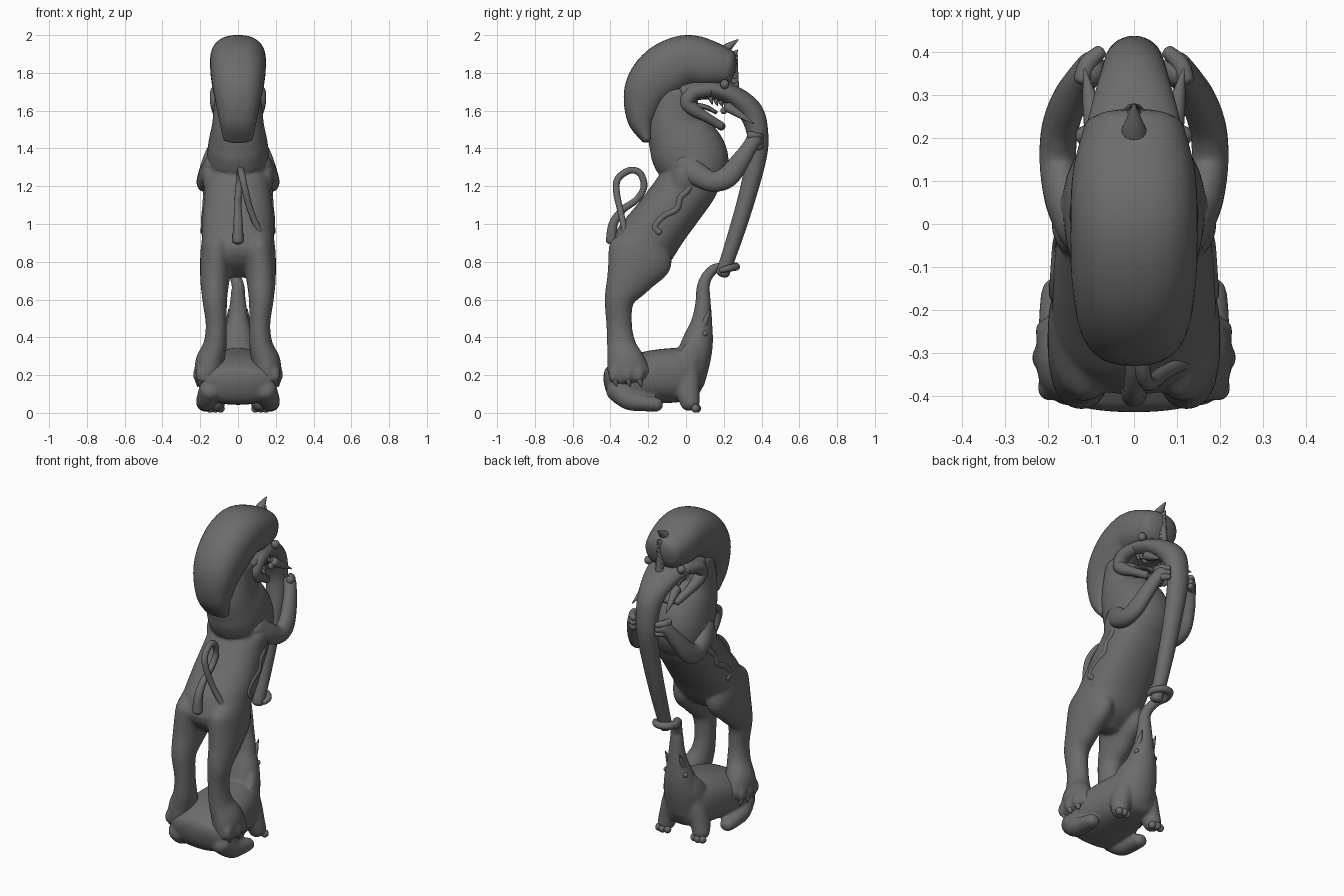
import bpy, bmesh, math
from mathutils import Vector

stone = bpy.data.materials.new("dark_stone")
stone.diffuse_color = (0.15, 0.15, 0.15, 1)


def spline(pts, n):
    """Catmull-Rom interpolation of (x, y, z, half width, half depth) stations."""
    out = []
    for i in range(len(pts) - 1):
        a, b = pts[max(i - 1, 0)], pts[i]
        c, d = pts[i + 1], pts[min(i + 2, len(pts) - 1)]
        for k in range(n):
            t = k / n
            out.append([0.5 * (2 * q + (r - p) * t + (2 * p - 5 * q + 4 * r - s) * t * t
                               + (3 * q - p - 3 * r + s) * t ** 3) for p, q, r, s in zip(a, b, c, d)])
    return out + [list(pts[-1])]


def loft(name, pts, side=1, cap=(0.6, 0.6), power=2.0, seg=24, n=6):
    """Rounded elliptical tube; cap = bulge of start and end relative to depth."""
    st = spline([p if len(p) == 5 else (*p, p[3]) for p in pts], n)
    pos = [Vector(s[:3]) for s in st]
    tan = [(pos[min(i + 1, len(pos) - 1)] - pos[max(i - 1, 0)]).normalized() for i in range(len(pos))]
    rings, u = [], Vector((1, 0, 0))
    caps = [math.radians(a) for a in (82, 65, 45, 22)]
    for i, (c, t, s) in enumerate(zip(pos, tan, st)):
        u = (u - t * t.dot(u)).normalized()
        v = t.cross(u)
        if i == 0:
            rings += [(c - t * s[4] * cap[0] * math.sin(a), u, v, s[3] * math.cos(a), s[4] * math.cos(a)) for a in caps]
        rings.append((c, u, v, s[3], s[4]))
        if i == len(pos) - 1:
            rings += [(c + t * s[4] * cap[1] * math.sin(a), u, v, s[3] * math.cos(a), s[4] * math.cos(a)) for a in caps[::-1]]
    bm = bmesh.new()
    loops = []
    for c, u, v, a, b in rings:
        loop = []
        for k in range(seg):
            ang = 2 * math.pi * k / seg
            cs, sn = math.cos(ang), math.sin(ang)
            q = c + u * a * math.copysign(abs(cs) ** (2 / power), cs) + v * b * math.copysign(abs(sn) ** (2 / power), sn)
            loop.append(bm.verts.new((q.x * side, q.y, q.z)))
        loops.append(loop)
    for p, q in zip(loops, loops[1:]):
        for k in range(seg):
            bm.faces.new((p[k], p[(k + 1) % seg], q[(k + 1) % seg], q[k]))
    bm.faces.new(loops[0])
    bm.faces.new(loops[-1])
    bmesh.ops.recalc_face_normals(bm, faces=bm.faces)
    for f in bm.faces:
        f.smooth = True
    me = bpy.data.meshes.new(name)
    bm.to_mesh(me)
    bm.free()
    me.materials.append(stone)
    ob = bpy.data.objects.new(name, me)
    bpy.context.collection.objects.link(ob)
    return ob


def pair(name, pts, **kw):
    return [loft(f"{label}_{name}", pts, side, **kw) for side, label in ((1, "right"), (-1, "left"))]


def ball(name, c, r):
    """Mirrored pair of round blobs, each a very short loft."""
    x, y, z = c
    pair(name, [(x, y, z - r * 0.05, r), (x, y, z + r * 0.05, r)], cap=(1, 1), seg=14, n=1)


def spike(name, base, tip, r, both=True):
    mid = [(a + b) / 2 for a, b in zip(base, tip)]
    pts = [(*base, r), (*mid, r * 0.65), (*tip, r * 0.08)]
    pair(name, pts, seg=10, n=3) if both else loft(name, pts, seg=12, n=3)


def fuse(name, parts):
    """Join overlapping parts and blend them into one smooth carved skin."""
    bpy.ops.object.select_all(action='DESELECT')
    for ob in parts:
        ob.select_set(True)
    bpy.context.view_layer.objects.active = parts[0]
    bpy.ops.object.join()
    parts[0].name = name
    rm = parts[0].modifiers.new("skin", 'REMESH')
    rm.mode, rm.voxel_size, rm.use_smooth_shade = 'VOXEL', 0.009, True
    sm = parts[0].modifiers.new("blend", 'SMOOTH')
    sm.factor, sm.iterations = 0.5, 8


# torso, neck, shoulders and hind legs
body = [loft("torso", [(0, -.275, .82, .172, .142), (0, -.222, .89, .188, .165), (0, -.14, 1.0, .190, .157),
                       (0, -.05, 1.12, .18, .155), (0, .02, 1.22, .17, .155), (0, .07, 1.30, .15, .14)],
             cap=(.55, .6), power=2.3, seg=40),
        loft("neck", [(0, .0, 1.19, .16, .145), (0, .038, 1.31, .166, .19), (0, -.01, 1.42, .158, .19),
                      (0, -.055, 1.53, .137, .152), (0, -.06, 1.70, .12, .112)], cap=(.3, .3), power=2.2, seg=36)]
body += pair("shoulder_flap", [(.135, -.03, 1.19, .042, .055), (.142, .005, 1.26, .05, .075),
                               (.134, .04, 1.33, .04, .04)], cap=(1, 1), seg=24)
body += pair("hind_leg", [(.105, -.205, .93, .085, .12), (.112, -.243, .83, .088, .175), (.122, -.302, .71, .078, .125),
                          (.123, -.352, .60, .066, .080), (.115, -.354, .47, .056, .068), (.122, -.342, .36, .062, .077),
                          (.148, -.318, .27, .077, .102), (.158, -.30, .20, .071, .114)], cap=(1, .5), seg=28)
for i, (x, y) in enumerate(((.197, -.38), (.21, -.31), (.202, -.25), (.16, -.212), (.115, -.218))):
    body += pair(f"paw_toe_{i}", [(x * .6 + .055, y * .6 - .12, .27, .03), (x - .004, y, .215, .031),
                                  (x, y, .18, .026)], seg=12, n=4)
    spike(f"paw_claw_{i}", (x, y, .185), (x + .004, y + .015, .138), .021)
fuse("body", body)

# arms gripping the trunk
pair("arm", [(.13, -.005, 1.31, .05, .07), (.16, .055, 1.265, .046, .062), (.176, .14, 1.225, .043, .054),
             (.172, .22, 1.25, .042, .058), (.15, .285, 1.33, .04, .05), (.122, .335, 1.405, .036, .04),
             (.10, .36, 1.445, .036, .042)], cap=(1, .8), seg=24)
for i in range(3):
    z = 1.47 - i * .028
    pair(f"finger_{i}", [(.12, .335, z, .020), (.107, .372, z - .004, .021), (.078, .40, z - .006, .016)],
         seg=12, n=3)

# wavy sash edge on the flank
pair("sash_edge", [(.155, .02, 1.23, .016), (.165, .01, 1.18, .018), (.168, -.03, 1.14, .018), (.172, -.05, 1.08, .018),
                   (.177, -.12, 1.04, .018), (.179, -.165, .985, .018), (.18, -.14, .955, .018)], seg=12)

# domed mane sweeping over the head and down the back
loft("mane", [(0, -.207, 1.45, .078, .03), (0, -.235, 1.56, .102, .08), (0, -.205, 1.70, .13, .125),
              (0, -.12, 1.80, .145, .145), (0, 0, 1.86, .148, .14), (0, .12, 1.845, .142, .127),
              (0, .22, 1.825, .118, .098)], cap=(.6, .45), power=2.4, seg=40, n=8)

# upper face running into the long trunk
loft("face_and_trunk", [(0, -.01, 1.70, .13, .06), (0, .12, 1.715, .13, .055), (0, .25, 1.675, .105, .058),
                        (0, .345, 1.59, .078, .065), (0, .380, 1.47, .066, .056), (0, .372, 1.35, .06, .054),
                        (0, .325, 1.15, .052, .047), (0, .262, .94, .045, .042), (0, .195, .74, .036, .036)], seg=32)

# jaws, cheeks, tongue, eyes, tusks
loft("lower_jaw", [(0, -.02, 1.63, .12, .06), (0, .05, 1.585, .105, .03), (0, .12, 1.56, .085, .022),
                   (0, .19, 1.515, .06, .022)], cap=(.6, .8))
pair("cheek_ring", [(.098, .12, 1.71, .034), (.108, .04, 1.695, .04), (.11, .005, 1.645, .038),
                    (.103, .04, 1.605, .036), (.094, .10, 1.57, .026), (.065, .185, 1.52, .022)], seg=16)
loft("tongue", [(0, .02, 1.63, .06, .015), (0, .10, 1.62, .055, .014), (0, .16, 1.59, .04, .01)])
ball("eye", (.112, .205, 1.74), .024)
ball("lip_knob", (.085, .20, 1.60), .018)
spike("tusk", (.088, .22, 1.62), (.115, .36, 1.53), .028)
for i in range(4):
    y = .13 + i * .027
    spike(f"upper_tooth_{i}", (.08, y, 1.665 - i * .01), (.078, y + .01, 1.63 - i * .006), .013)

# horn and crest of spines on the forehead
loft("horn", [(0, .19, 1.90, .04, .038), (0, .225, 1.938, .026, .022), (0, .275, 1.975, .004, .004)], seg=16)
for i in range(7):
    z = 1.90 - i * .025
    spike(f"crest_spine_{i}", (0, .238 + i * .003, z - .02), (0, .274, z + .022), .026, both=False)

# looped tail
loft("tail", [(0, -.395, .91, .03), (0, -.385, 1.0, .025), (0, -.335, 1.075, .02), (0, -.26, 1.13, .018),
              (.005, -.222, 1.20, .018), (.01, -.245, 1.27, .018), (.015, -.30, 1.283, .018),
              (.025, -.36, 1.24, .018), (.04, -.368, 1.17, .018), (.07, -.345, 1.06, .017),
              (.11, -.325, .97, .016), (.145, -.312, .91, .013)], seg=14)

# crouching elephant underneath
elephant = [loft("elephant_body", [(0, -.38, .15, .192, .105), (0, -.30, .17, .20, .13), (0, -.17, .19, .182, .142),
                                   (0, -.05, .20, .157, .144), (0, .03, .205, .132, .132)],
                 cap=(.5, .45), power=2.4, seg=32),
            loft("elephant_head", [(0, .01, .17, .11, .09), (0, .04, .29, .108, .092), (0, .065, .39, .087, .08),
                                   (0, .083, .48, .060, .057), (0, .09, .57, .045, .043), (0, .09, .65, .036, .036)])]
elephant += pair("elephant_ear", [(.07, .055, .38, .018, .03), (.096, .025, .32, .018, .055),
                                  (.112, .0, .25, .018, .05)], cap=(.8, .8), seg=16)
elephant += pair("elephant_front_leg", [(.085, .005, .20, .057, .07), (.105, .01, .11, .055, .063),
                                        (.118, .022, .052, .050, .052)], cap=(.8, .8), seg=20)
elephant += pair("elephant_hind_leg", [(.145, -.365, .125, .062, .065), (.165, -.30, .07, .056, .056),
                                       (.172, -.22, .052, .050, .044), (.172, -.155, .044, .044, .038)],
                 cap=(.8, .9), seg=20)
fuse("elephant", elephant)
loft("elephant_trunk", [(0, .09, .63, .037), (0, .092, .67, .033), (-.015, .11, .72, .029), (-.045, .15, .762, .026),
                        (-.065, .20, .77, .024), (-.045, .255, .775, .022), (.01, .262, .772, .02),
                        (.05, .225, .765, .018), (.05, .185, .755, .014)], seg=20)
spike("elephant_tusk", (.045, .09, .46), (.05, .13, .55), .02)
ball("elephant_eye", (.065, .10, .42), .015)
for i in range(3):
    ball(f"elephant_toe_{i}", (.092 + i * .028, .058 - abs(i - 1) * .008, .024), .022)
